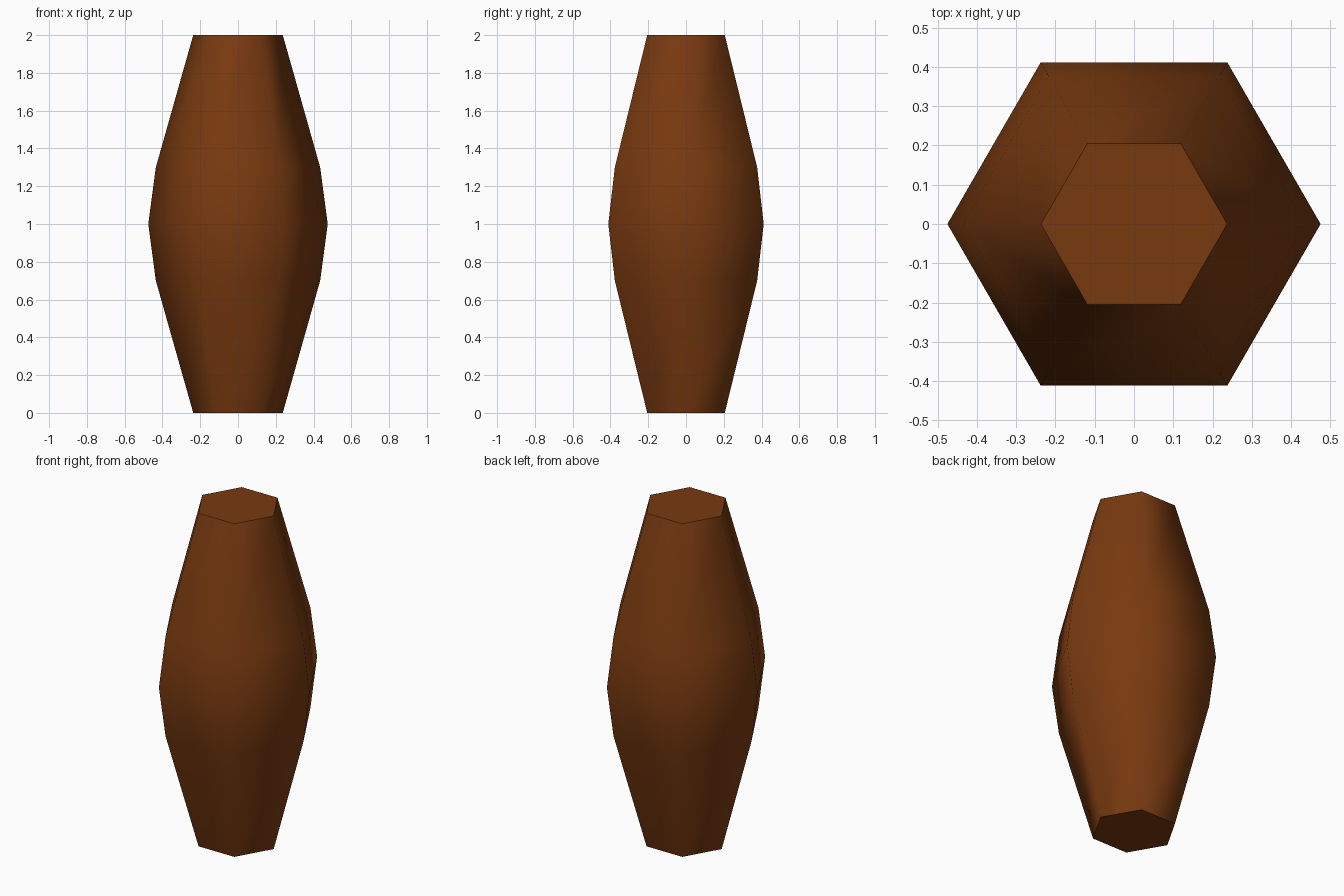
import bpy, bmesh, math

if "Cube" in bpy.data.objects:
    bpy.data.objects.remove(bpy.data.objects["Cube"])

# Single brown colour
brown = bpy.data.materials.new("barrel_brown")
brown.diffuse_color = (0.19, 0.042, 0.005, 1.0)
brown.use_nodes = True
brown.node_tree.nodes["Principled BSDF"].inputs["Base Color"].default_value = brown.diffuse_color

# Barrel profile as (radius, height)
profile = [(0.237, 0.0), (0.435, 0.7), (0.475, 1.0), (0.435, 1.3), (0.237, 2.0)]
SIDES = 6

bm = bmesh.new()
rings = [[bm.verts.new((r * math.cos(math.tau * i / SIDES),
                        r * math.sin(math.tau * i / SIDES), z))
          for i in range(SIDES)] for r, z in profile]

# Smooth-shaded staves
for low, high in zip(rings, rings[1:]):
    for i in range(SIDES):
        j = (i + 1) % SIDES
        bm.faces.new((low[i], low[j], high[j], high[i])).smooth = True

# Flat end caps with sharp rims
for cap in (bm.faces.new(rings[0][::-1]), bm.faces.new(rings[-1])):
    cap.smooth = False
    for edge in cap.edges:
        edge.smooth = False

mesh = bpy.data.meshes.new("barrel")
bm.to_mesh(mesh)
bm.free()
mesh.materials.append(brown)
bpy.context.collection.objects.link(bpy.data.objects.new("barrel", mesh))
